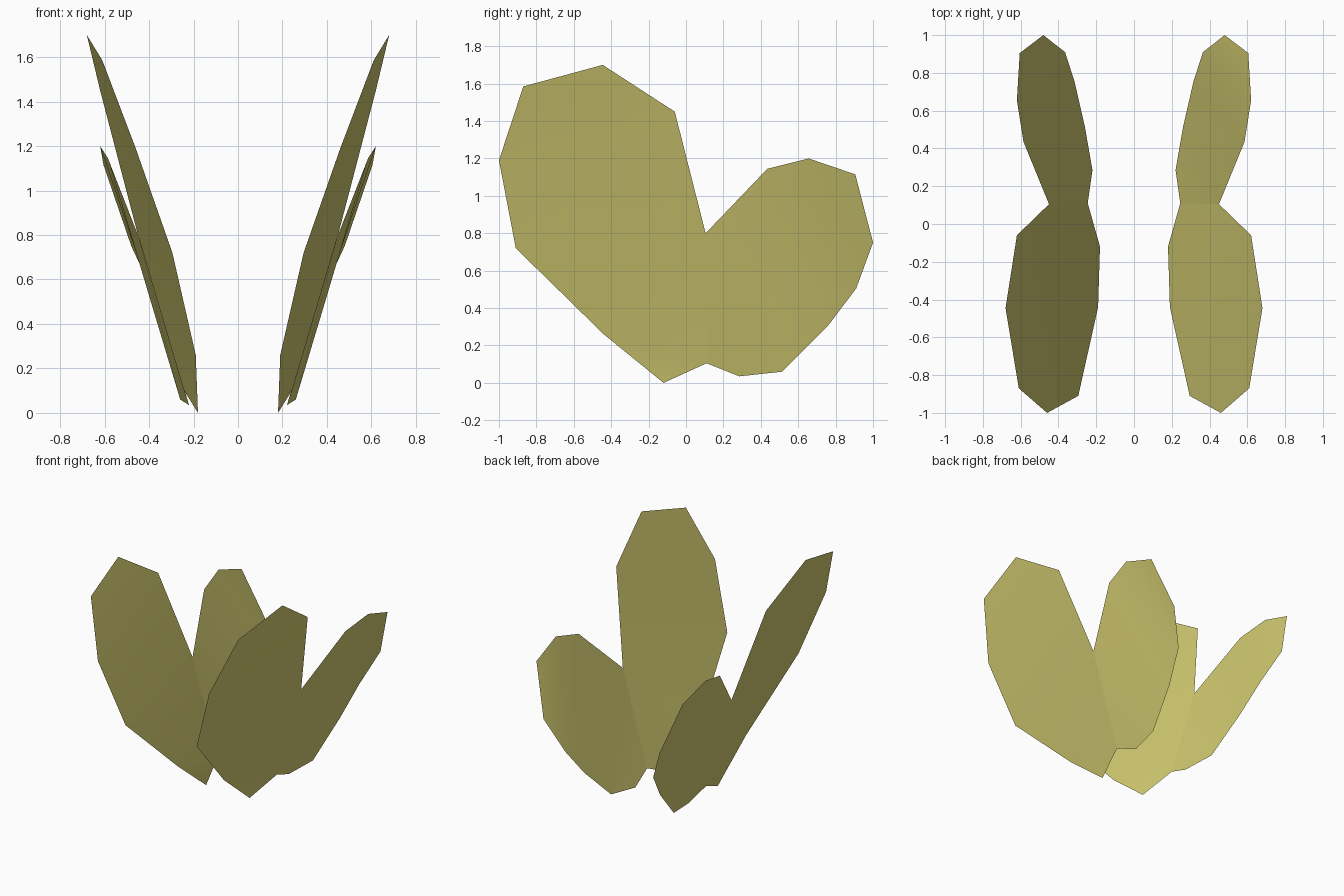
import bpy

if "Cube" in bpy.data.objects:
    bpy.data.objects.remove(bpy.data.objects["Cube"])

mat = bpy.data.materials.new("pale olive yellow")
mat.diffuse_color = (0.66, 0.61, 0.17, 1.0)
mat.use_nodes = True
mat.node_tree.nodes["Principled BSDF"].inputs["Base Color"].default_value = mat.diffuse_color


def wing(name, lower, upper):
    """Loft a thin sheet between two edges and mirror it across x = 0."""
    n = len(lower)
    verts = lower + upper
    faces = [(i, i + 1, n + i + 1, n + i) for i in range(n - 1)]
    if name == "front_wing":               # pointed root of the large lobe
        verts = verts + [(0.18, -0.12, 0.0)]
        faces.append((len(verts) - 1, 0, n))
    mesh = bpy.data.meshes.new(name)
    mesh.from_pydata(verts, [], faces)
    mesh.materials.append(mat)
    mesh.polygons.foreach_set("use_smooth", [True] * len(faces))
    obj = bpy.data.objects.new(name, mesh)
    bpy.context.collection.objects.link(obj)
    obj.modifiers.new("mirror", "MIRROR").use_axis[0] = True
    return obj


# shared seam between the two lobes
seam_low, seam_high = (0.245, 0.11, 0.105), (0.45, 0.105, 0.80)

# large lobe: outer edge, then inner edge
wing("front_wing",
     [(0.19, -0.44, 0.26), (0.295, -0.91, 0.72), (0.46, -1.0, 1.19), (0.61, -0.87, 1.585)],
     [seam_low, seam_high, (0.62, -0.06, 1.45), (0.68, -0.445, 1.70)])

# small lobe: lower edge, then upper edge
wing("rear_wing",
     [(0.22, 0.285, 0.035), (0.26, 0.515, 0.06), (0.315, 0.755, 0.30),
      (0.365, 0.91, 0.505), (0.48, 1.0, 0.75)],
     [seam_low, seam_high, (0.585, 0.435, 1.145), (0.62, 0.655, 1.20), (0.605, 0.905, 1.115)])
